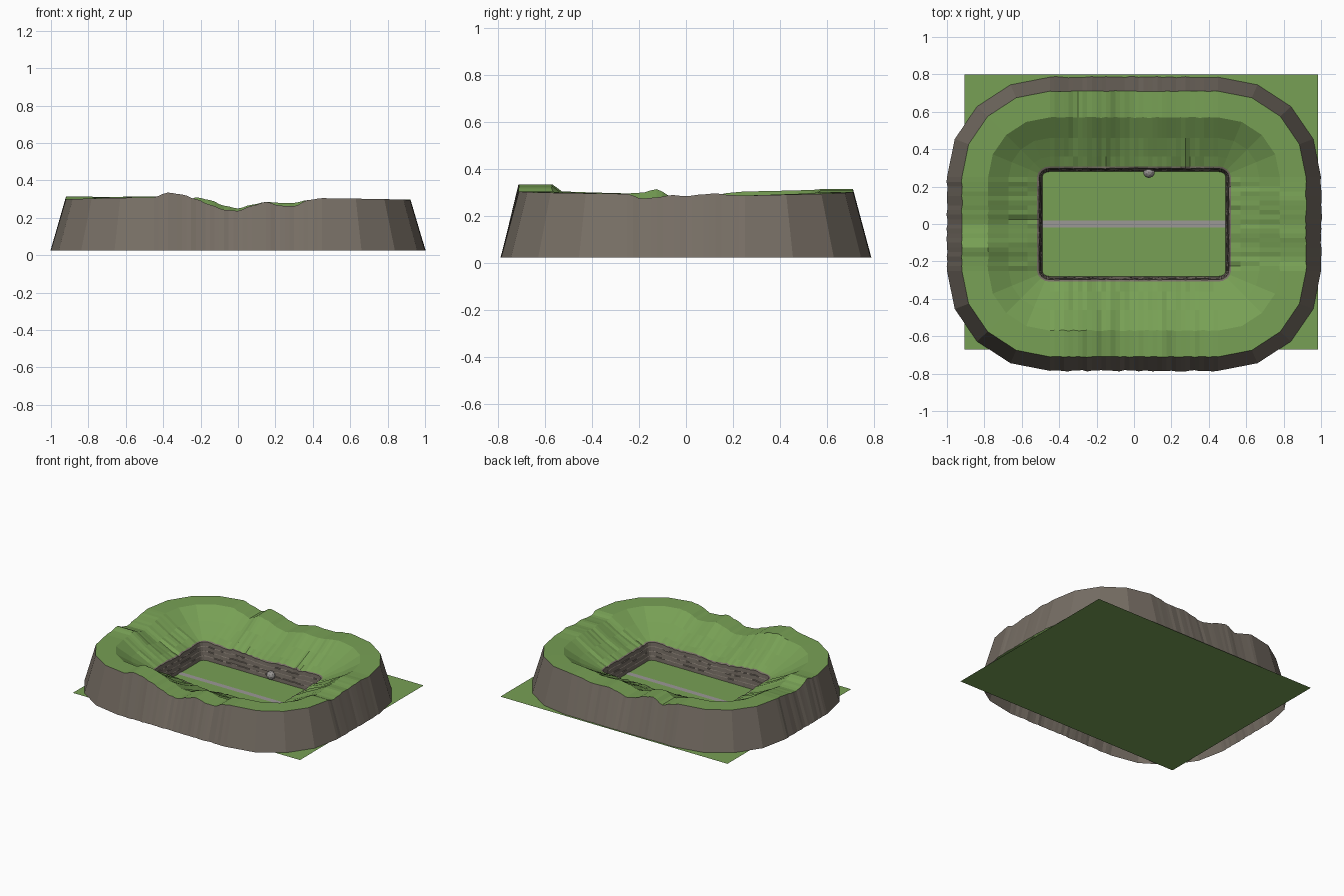
import bpy, bmesh, math, random
from mathutils import Vector

cube = bpy.data.objects.get("Cube")
if cube:
    bpy.data.objects.remove(cube)

rng = random.Random(4)
GROUND = 0.024
CX, CY = 0.45, 0.25          # centres of the rounded corners


def material(name, color):
    mat = bpy.data.materials.new(name)
    mat.use_nodes = True
    mat.diffuse_color = (*color, 1)
    mat.node_tree.nodes["Principled BSDF"].inputs["Base Color"].default_value = (*color, 1)
    return mat


grass = material("grass green", (0.185, 0.35, 0.09))
earth = material("earth brown", (0.185, 0.158, 0.13))
stone = material("path grey", (0.33, 0.315, 0.305))


def make_object(name, bm, mats):
    mesh = bpy.data.meshes.new(name)
    bm.to_mesh(mesh)
    bm.free()
    for mat in mats:
        mesh.materials.append(mat)
    obj = bpy.data.objects.new(name, mesh)
    bpy.context.collection.objects.link(obj)
    return obj


def sample(heights, t):
    """Smooth interpolation through evenly spaced heights."""
    pos = t * (len(heights) - 1)
    i = min(int(pos), len(heights) - 2)
    f = pos - i
    f = f * f * (3 - 2 * f)
    return heights[i] * (1 - f) + heights[i + 1] * f


# Rim heights along each straight side, counter-clockwise
front = [.31, .335, .325, .30, .27, .243, .237, .265, .285, .265, .262, .295, .305]
right = [.295, .275, .28, .29, .285, .292, .297, .29, .288]
back = [.303, .295, .28, .28, .285, .27, .25, .265, .295, .31, .272, .295, .315]
left = [.305, .30, .29, .28, .27, .285, .315, .30, .297]
corners = [(-CX, -CY), (CX, -CY), (CX, CY), (-CX, CY)]
sides = [front, right, back, left]

# Stations around the ring: corner centre, outward direction, rim height, roughness
stations = []
for k, heights in enumerate(sides):
    a, b = Vector(corners[k]), Vector(corners[(k + 1) % 4])
    angle = math.radians(90 * k - 90)
    count = 20 if k % 2 else 36
    for i in range(count + 1):
        t = i / count
        stations.append((a.lerp(b, t), angle, sample(heights, t), 0 < i < count))
    following = sides[(k + 1) % 4][0]
    for i in range(1, 4):
        h = heights[-1] + (following - heights[-1]) * i / 4
        stations.append((b, angle + math.radians(22.5 * i), h, False))

# Cross-section: x reach, y reach, blend from wall top to rim, material index
LIP = 0.155
slope = [(.47, .46, 1), (.33, .32, 1), (.22, .21, .52), (.12, .11, .17), (.068, .058, 0)]
LAYERS = 4


def section(station):
    centre, angle, rim, rough = station
    c, s = math.cos(angle), math.sin(angle)
    jitter = lambda amount: rng.uniform(-amount, amount) if rough else 0

    def point(rx, ry, z):
        return (centre.x + rx * c, centre.y + ry * s, z)

    wobble = jitter(.004)
    points = [point(.55 + wobble, .535 + wobble, GROUND)]
    lip = LIP + (rim - .30) * .3 + jitter(.005)
    for rx, ry, blend in slope:
        inner = 0 if blend == 1 else jitter(.005)
        edge = jitter(.003) if blend == 1 else 0
        points.append(point(rx + edge, ry + edge, lip + (rim - lip) * blend + inner))
    # layered retaining wall around the field
    for layer in range(LAYERS):
        top = lip + (GROUND - lip) * layer / LAYERS
        low = lip + (GROUND - lip) * (layer + 1) / LAYERS
        reach = .057 - .005 * layer
        rough_in = jitter(.002)
        points.append(point(reach + rough_in, reach - .01 + rough_in, top - .004))
        points.append(point(reach - .002, reach - .012, low))
    return points


# Embankment with outer wall, grassy bowl and inner wall
bm = bmesh.new()
loops = [[bm.verts.new(p) for p in section(st)] for st in stations]
for j, here in enumerate(loops):
    there = loops[(j + 1) % len(loops)]
    for i in range(len(here) - 1):
        face = bm.faces.new((here[i], there[i], there[i + 1], here[i + 1]))
        face.material_index = 1 if 1 <= i < len(slope) else 0
make_object("embankment", bm, [earth, grass])


def flat_plate(name, x0, x1, y0, y1, z, mat):
    bm = bmesh.new()
    bm.faces.new([bm.verts.new(p) for p in
                  ((x0, y0, z), (x1, y0, z), (x1, y1, z), (x0, y1, z))])
    return make_object(name, bm, [mat])


# Ground sheet and the path across the field
flat_plate("ground", -.905, .985, -.67, .80, GROUND, grass)
flat_plate("path", -.495, .495, -.02, .02, GROUND + .004, stone)

# Boulder against the inner wall
bm = bmesh.new()
bmesh.ops.create_icosphere(bm, subdivisions=2, radius=.032)
bmesh.ops.translate(bm, verts=bm.verts, vec=(.08, .278, .058))
make_object("boulder", bm, [stone])
